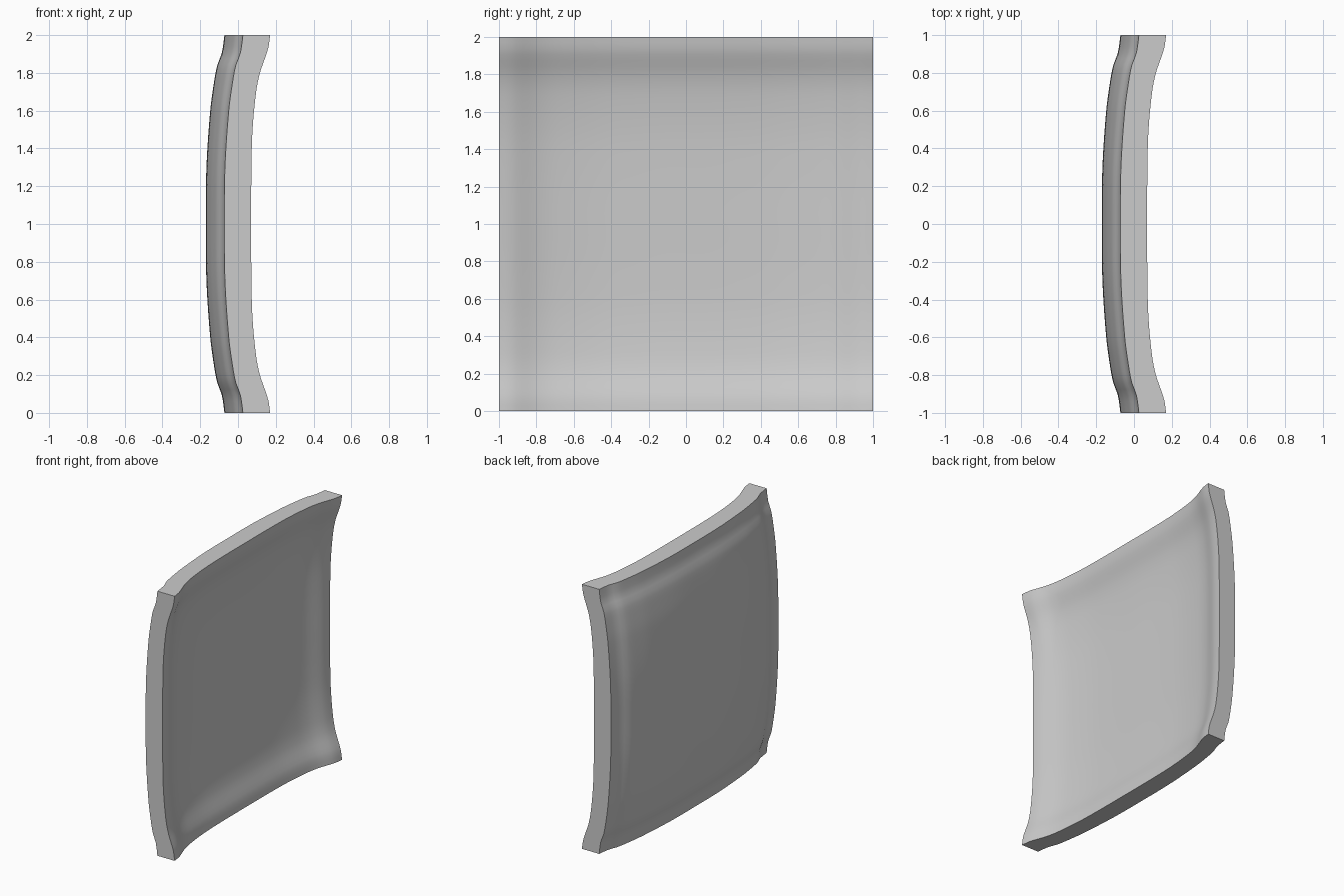
import bpy
import bmesh

if "Cube" in bpy.data.objects:
    bpy.data.objects.remove(bpy.data.objects["Cube"], do_unlink=True)

# Rise of each face towards the rim: (distance from middle, height)
INNER = [(0, 0), (0.3, 0.001), (0.5, 0.007), (0.7, 0.026),
         (0.8, 0.046), (0.87, 0.07), (0.93, 0.09), (1, 0.1)]
OUTER = [(0, 0), (0.3, 0.003), (0.6, 0.023), (0.75, 0.043),
         (0.84, 0.06), (0.9, 0.083), (0.95, 0.092), (1, 0.098)]


def rise(points, t):
    """Smooth curve through the profile points."""
    t = min(abs(t), 1.0)

    def slope(i):
        if i == 0:
            return 0.0
        a, b = points[i - 1], points[min(i + 1, len(points) - 1)]
        return (b[1] - a[1]) / (b[0] - a[0])

    for i in range(len(points) - 1):
        (t0, h0), (t1, h1) = points[i], points[i + 1]
        if t <= t1:
            w = t1 - t0
            u = (t - t0) / w
            s = u * u * (3 - 2 * u)
            return (h0 * (1 - s) + h1 * s
                    + slope(i) * w * u * (1 - u) ** 2
                    - slope(i + 1) * w * u * u * (1 - u))
    return points[-1][1]


# Plain grey material
grey = bpy.data.materials.new("plain_grey")
grey.use_nodes = True
colour = (0.6, 0.6, 0.6, 1)
grey.diffuse_color = colour
grey.node_tree.nodes["Principled BSDF"].inputs["Base Color"].default_value = colour

# Square panel: a subdivided block, bowed and flared at the rim
bm = bmesh.new()
bmesh.ops.create_cube(bm, size=2)
edges = [e for e in bm.edges if abs(e.verts[0].co.x - e.verts[1].co.x) < 0.1]
bmesh.ops.subdivide_edges(bm, edges=edges, cuts=63, use_grid_fill=True)
for v in bm.verts:
    x, y, z = v.co
    inner = -0.03 + rise(INNER, y) + rise(INNER, z)
    outer = -0.17 + rise(OUTER, y) + rise(OUTER, z)
    v.co = (inner if x > 0 else outer, y, z + 1)
bmesh.ops.recalc_face_normals(bm, faces=bm.faces)

mesh = bpy.data.meshes.new("curved_panel")
bm.to_mesh(mesh)
bm.free()
mesh.materials.append(grey)
panel = bpy.data.objects.new("curved_panel", mesh)
bpy.context.collection.objects.link(panel)
bpy.context.view_layer.objects.active = panel
panel.select_set(True)
bpy.ops.object.shade_smooth_by_angle(angle=0.7)
